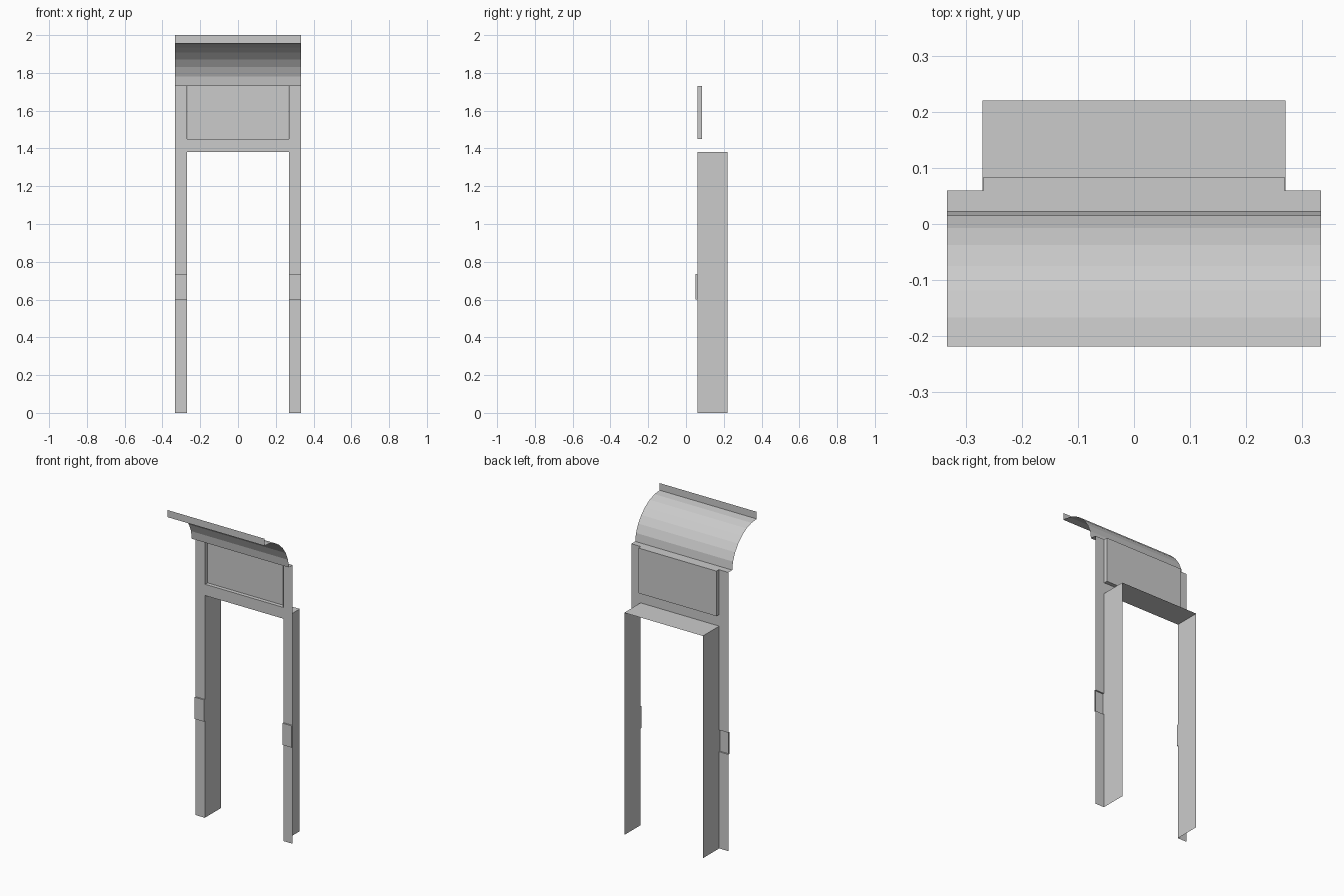
import bpy

if "Cube" in bpy.data.objects:
    bpy.data.objects.remove(bpy.data.objects["Cube"])

HALF_W = 0.333      # outer half width
OPEN_W = 0.27       # half width of doorway and recess
FRONT, BACK = 0.06, 0.22
HEAD, SILL, TOP = 1.38, 1.45, 1.73


def sweep(name, profile, start, end, axis="x", caps=False):
    """Sheet made by extruding an open profile along x (y, z) or y (x, z)."""
    def place(t, p):
        return (t, p[0], p[1]) if axis == "x" else (p[0], t, p[1])
    n = len(profile)
    verts = [place(start, p) for p in profile] + [place(end, p) for p in profile]
    faces = [(i, n + i, n + i + 1, i + 1) for i in range(n - 1)]
    if caps:
        faces += [tuple(range(n)), tuple(reversed(range(n, 2 * n)))]
    mesh = bpy.data.meshes.new(name)
    mesh.from_pydata(verts, [], faces)
    mesh.update()
    obj = bpy.data.objects.new(name, mesh)
    bpy.context.collection.objects.link(obj)
    return obj


# Front posts, each with a raised block part way up
BLOCK_Z0, BLOCK_Z1, BLOCK_Y = 0.60, 0.735, 0.051
for side, x0, x1 in (("left", -HALF_W, -OPEN_W), ("right", OPEN_W, HALF_W)):
    sweep(side + "_post_lower", [(FRONT, 0), (FRONT, BLOCK_Z0)], x0, x1)
    sweep(side + "_post_upper", [(FRONT, BLOCK_Z1), (FRONT, TOP)], x0, x1)
    sweep(side + "_post_block",
          [(FRONT, BLOCK_Z0), (BLOCK_Y, BLOCK_Z0),
           (BLOCK_Y, BLOCK_Z1), (FRONT, BLOCK_Z1)], x0, x1, caps=True)

# Header strip above the doorway
sweep("header", [(FRONT, HEAD), (FRONT, SILL)], -OPEN_W, OPEN_W)

# Shallow recessed panel above the header
PANEL_Y = 0.084
sweep("recessed_panel",
      [(FRONT, SILL), (PANEL_Y, SILL), (PANEL_Y, TOP), (FRONT, TOP)],
      -0.268, 0.268, caps=True)

# Doorway lining: two jambs and the soffit
sweep("door_lining",
      [(-OPEN_W, 0), (-OPEN_W, HEAD), (OPEN_W, HEAD), (OPEN_W, 0)],
      FRONT, BACK, axis="y")

# Cornice: ledge, faceted cove and upright fascia
sweep("cornice",
      [(FRONT, TOP), (0.022, TOP), (0.015, 1.78), (-0.007, 1.83),
       (-0.037, 1.872), (-0.075, 1.908), (-0.119, 1.935), (-0.167, 1.951),
       (-0.218, 1.956), (-0.218, 2.0)], -HALF_W, HALF_W)
